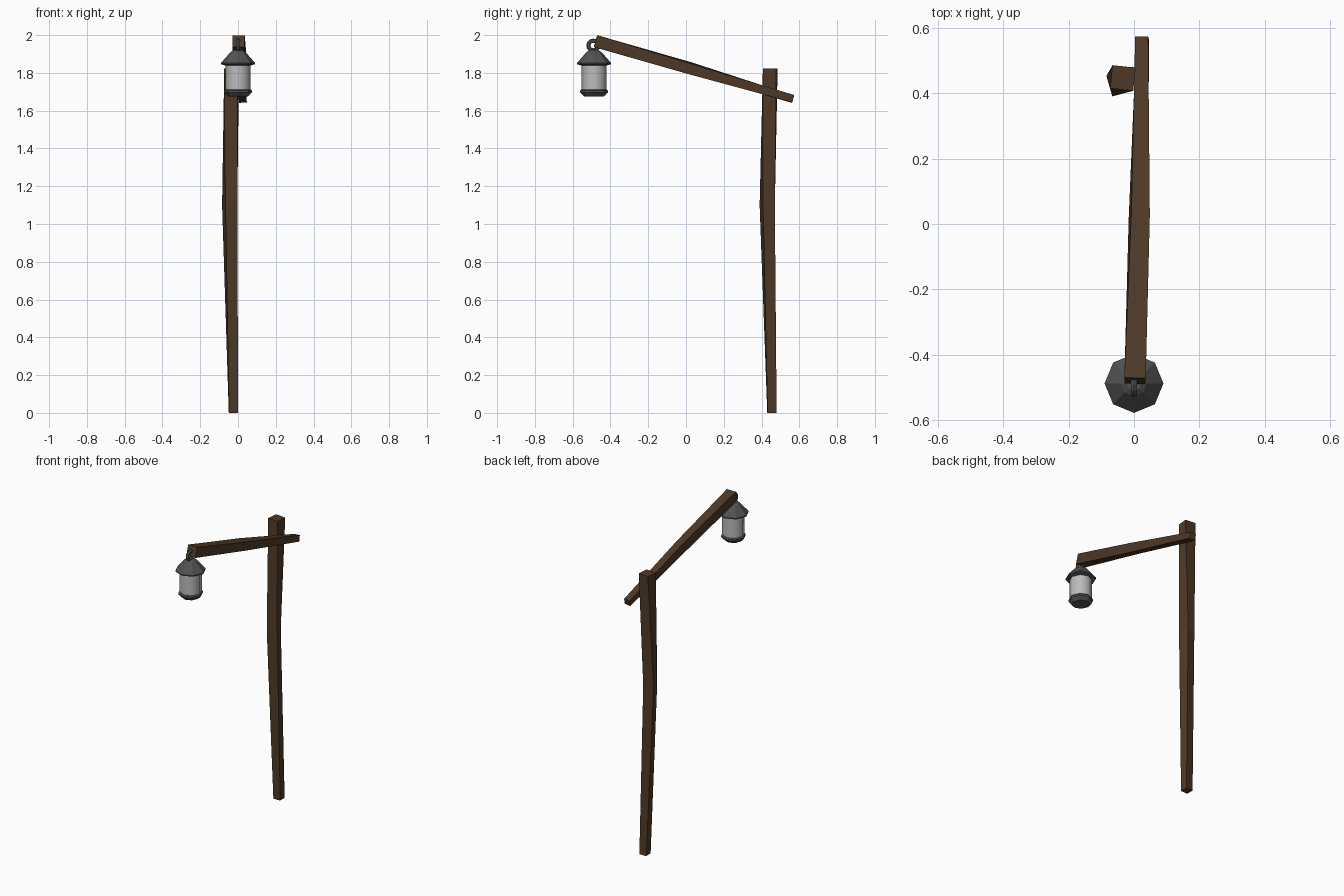
import bpy, bmesh
from math import sin, cos, pi, radians
from mathutils import Vector

if "Cube" in bpy.data.objects:
    bpy.data.objects.remove(bpy.data.objects["Cube"])


def material(name, rgb):
    m = bpy.data.materials.new(name)
    m.diffuse_color = (*rgb, 1)
    m.use_nodes = True
    m.node_tree.nodes["Principled BSDF"].inputs["Base Color"].default_value = m.diffuse_color
    return m


WOOD = material("dark_wood", (0.078, 0.042, 0.020))
METAL = material("dark_metal", (0.085, 0.085, 0.085))
GLASS = material("pale_glass", (0.50, 0.50, 0.50))


def finish(bm, name, mat):
    bmesh.ops.recalc_face_normals(bm, faces=bm.faces)
    me = bpy.data.meshes.new(name)
    bm.to_mesh(me)
    bm.free()
    me.materials.append(mat)
    ob = bpy.data.objects.new(name, me)
    bpy.context.collection.objects.link(ob)
    return ob


def skin(name, rings, mat):
    """Join rings of points into a closed solid."""
    bm = bmesh.new()
    rows = [[bm.verts.new(p) for p in r] for r in rings]
    for a, b in zip(rows, rows[1:]):
        for i in range(len(a)):
            j = (i + 1) % len(a)
            bm.faces.new((a[i], a[j], b[j], b[i]))
    bm.faces.new(rows[0])
    bm.faces.new(rows[-1])
    return finish(bm, name, mat)


def beam(name, sections, u, v, mat):
    """Rough square timber; each section is (centre, side, twist in degrees)."""
    rings = []
    for c, side, twist in sections:
        r = side / 2 ** 0.5
        angs = [radians(twist + 45 + 90 * k) for k in range(4)]
        rings.append([Vector(c) + r * (cos(a) * u + sin(a) * v) for a in angs])
    return skin(name, rings, mat)


def turned(name, profile, cx, cy, mat, n=8):
    """Eight-sided lathe part from (radius, height) points."""
    return skin(name, [[(cx + r * cos(2 * pi * k / n), cy + r * sin(2 * pi * k / n), z)
                        for k in range(n)] for r, z in profile], mat)


X, Y, Z = Vector((1, 0, 0)), Vector((0, 1, 0)), Vector((0, 0, 1))

# crooked upright post
beam("post", [((-0.024, 0.455, 0), 0.048, 2),
              ((-0.044, 0.430, 1.10), 0.065, 16),
              ((-0.034, 0.446, 1.822), 0.071, -6)], X, Y, WOOD)

# tapered arm leaning against the side of the post
front, back = Vector((0.003, -0.479, 1.968)), Vector((0.025, 0.567, 1.662))
along = (back - front).normalized()
side = along.cross(Z).normalized()
up = side.cross(along)
beam("arm", [(front, 0.065, 0),
             ((0.016, 0.02, 1.825), 0.057, -8),
             (back, 0.040, 5)], side, up, WOOD)

# hanging lantern
LX, LY = 0.0, -0.487
turned("lantern_roof", [(0.064, 1.838), (0.090, 1.846), (0.090, 1.853),
                        (0.040, 1.910), (0.022, 1.921)], LX, LY, METAL)
glass = turned("lantern_glass", [(0.067, 1.708), (0.067, 1.845)], LX, LY, GLASS)
turned("lantern_base", [(0.052, 1.675), (0.060, 1.682), (0.073, 1.696),
                        (0.073, 1.706), (0.066, 1.714)], LX, LY, METAL)
for p in glass.data.polygons:
    p.use_smooth = abs(p.normal.z) < 0.5

# hanging ring standing in the y-z plane
bpy.ops.mesh.primitive_torus_add(major_segments=12, minor_segments=6, major_radius=0.026,
                                 minor_radius=0.011, location=(LX, LY - 0.004, 1.945),
                                 rotation=(0, pi / 2, 0))
ring = bpy.context.object
ring.name = "hanging_ring"
ring.data.materials.append(METAL)
